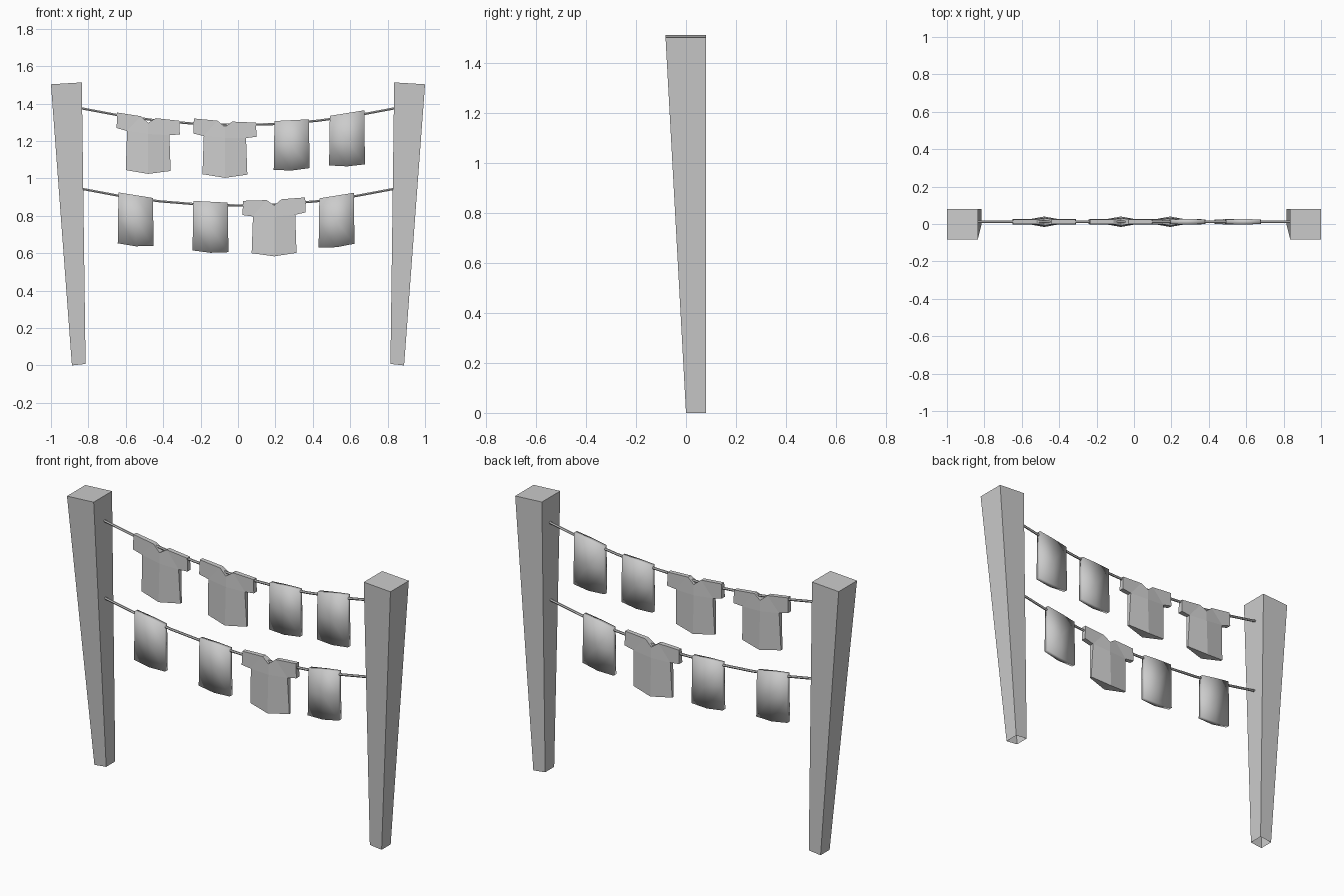
import bpy, bmesh, math

cube = bpy.data.objects.get("Cube")
if cube:
    bpy.data.objects.remove(cube, do_unlink=True)

grey = bpy.data.materials.new("plain_grey")
grey.use_nodes = True
COLOUR = (0.6, 0.6, 0.6, 1)
grey.diffuse_color = COLOUR
grey.node_tree.nodes["Principled BSDF"].inputs["Base Color"].default_value = COLOUR

LINE_Y = 0.012  # depth of the lines and the laundry


def make_object(name, verts, faces, smooth=False):
    bm = bmesh.new()
    points = [bm.verts.new(v) for v in verts]
    for f in faces:
        bm.faces.new([points[i] for i in f])
    bmesh.ops.recalc_face_normals(bm, faces=bm.faces)
    mesh = bpy.data.meshes.new(name)
    bm.to_mesh(mesh)
    bm.free()
    mesh.materials.append(grey)
    for p in mesh.polygons:
        p.use_smooth = smooth
    obj = bpy.data.objects.new(name, mesh)
    bpy.context.collection.objects.link(obj)
    return obj


def post(name, side):
    """Tapered post, open underneath, with slightly slanted ends."""
    verts = []
    for inner, outer, front, z_in, z_out in ((0.815, 0.888, 0, 0.008, 0),
                                             (0.835, 1.0, -0.082, 1.513, 1.503)):
        verts += [(side * inner, front, z_in), (side * outer, front, z_out),
                  (side * outer, 0.08, z_out), (side * inner, 0.08, z_in)]
    faces = [(i, (i + 1) % 4, (i + 1) % 4 + 4, i + 4) for i in range(4)]
    make_object(name, verts, faces + [(4, 5, 6, 7)])


def line(name, low, steps=8, sides=6, radius=0.007):
    """Sagging line swept as a thin tube."""
    verts, faces = [], []
    for s in range(steps + 1):
        t = 2 * s / steps - 1
        for k in range(sides):
            a = math.tau * k / sides
            verts.append((0.84 * t, LINE_Y + radius * math.cos(a),
                          low + 0.09 * t * t + radius * math.sin(a)))
    for s in range(steps):
        for k in range(sides):
            a, b = s * sides + k, s * sides + (k + 1) % sides
            faces.append((a, b, b + sides, a + sides))
    faces += [tuple(range(sides)), tuple(range(steps * sides, (steps + 1) * sides))]
    make_object(name, verts, faces)


def towel(name, x, top, bottom, top_slope, bottom_slope):
    """Soft folded cloth: a three by three grid, front and back, closed round."""
    verts = []
    for side in (-1, 1):
        for row in range(3):
            v = row / 2
            for col in (-1, 0, 1):
                px = col * (0.092 + 0.004 * v)
                z = top + (bottom - top) * v
                z += px * (top_slope * (1 - v) + bottom_slope * v)
                z -= 0.008 * v * (1 - abs(col))
                depth = 0.012 + 0.003 * (1 - abs(col))
                verts.append((x + px, LINE_Y + side * depth, z))
    faces = []
    for base in (0, 9):
        for r in range(2):
            for c in range(2):
                i = base + r * 3 + c
                faces.append((i, i + 1, i + 4, i + 3))
    rim = (0, 1, 2, 5, 8, 7, 6, 3)
    for a, b in zip(rim, rim[1:] + rim[:1]):
        faces.append((a, b, b + 9, a + 9))
    make_object(name, verts, faces, smooth=True)


# Shirt half outline: x, z, half depth
NECK, CHEST, HEM = (0, 0, 0.02), (0, -0.06, 0.02), (0, -0.273, 0.028)
HALF = [(0.04, 0.03, 0.013),      # shoulder
        (0.166, 0.033, 0.012),    # sleeve top
        (0.169, -0.045, 0.014),   # sleeve bottom
        (0.113, -0.055, 0.013),   # armpit
        (0.12, -0.255, 0.006)]    # hem corner


def shirt(name, x, neck_z, slope):
    """Flat-faced shirt, front and back panels joined round the outline."""
    flat = [NECK, CHEST, HEM] + HALF + [(-a, b, c) for a, b, c in HALF]
    verts = []
    for side in (-1, 1):
        for px, pz, depth in flat:
            shear = slope * max(0.1, 1 + pz * 3.3)
            verts.append((x + px, LINE_Y + side * depth, neck_z + pz + px * shear))
    n = len(flat)
    faces = []
    for base in (0, n):
        for h in (3, 8):
            panels = ((0, h, h + 3, 1), (1, h + 3, h + 4, 2), (h, h + 1, h + 2, h + 3))
            faces += [tuple(base + i for i in p) for p in panels]
    rim = (0, 3, 4, 5, 6, 7, 2, 12, 11, 10, 9, 8)
    for a, b in zip(rim, rim[1:] + rim[:1]):
        faces.append((a, b, b + n, a + n))
    make_object(name, verts, faces)


post("right_post", -1)
post("left_post", 1)
line("upper_line", 1.285)
line("lower_line", 0.855)

# Upper row
shirt("upper_shirt_outer", -0.48, 1.297, -0.12)
shirt("upper_shirt_inner", -0.07, 1.276, -0.06)
towel("upper_towel_inner", 0.287, 1.311, 1.05, 0.05, 0.05)
towel("upper_towel_outer", 0.583, 1.349, 1.072, 0.16, 0.03)

# Lower row
towel("lower_towel_outer", -0.547, 0.91, 0.645, -0.16, -0.08)
towel("lower_towel_inner", -0.147, 0.875, 0.61, -0.05, -0.05)
shirt("lower_shirt", 0.193, 0.856, 0.05)
towel("lower_towel_far", 0.527, 0.908, 0.64, 0.16, 0.11)
